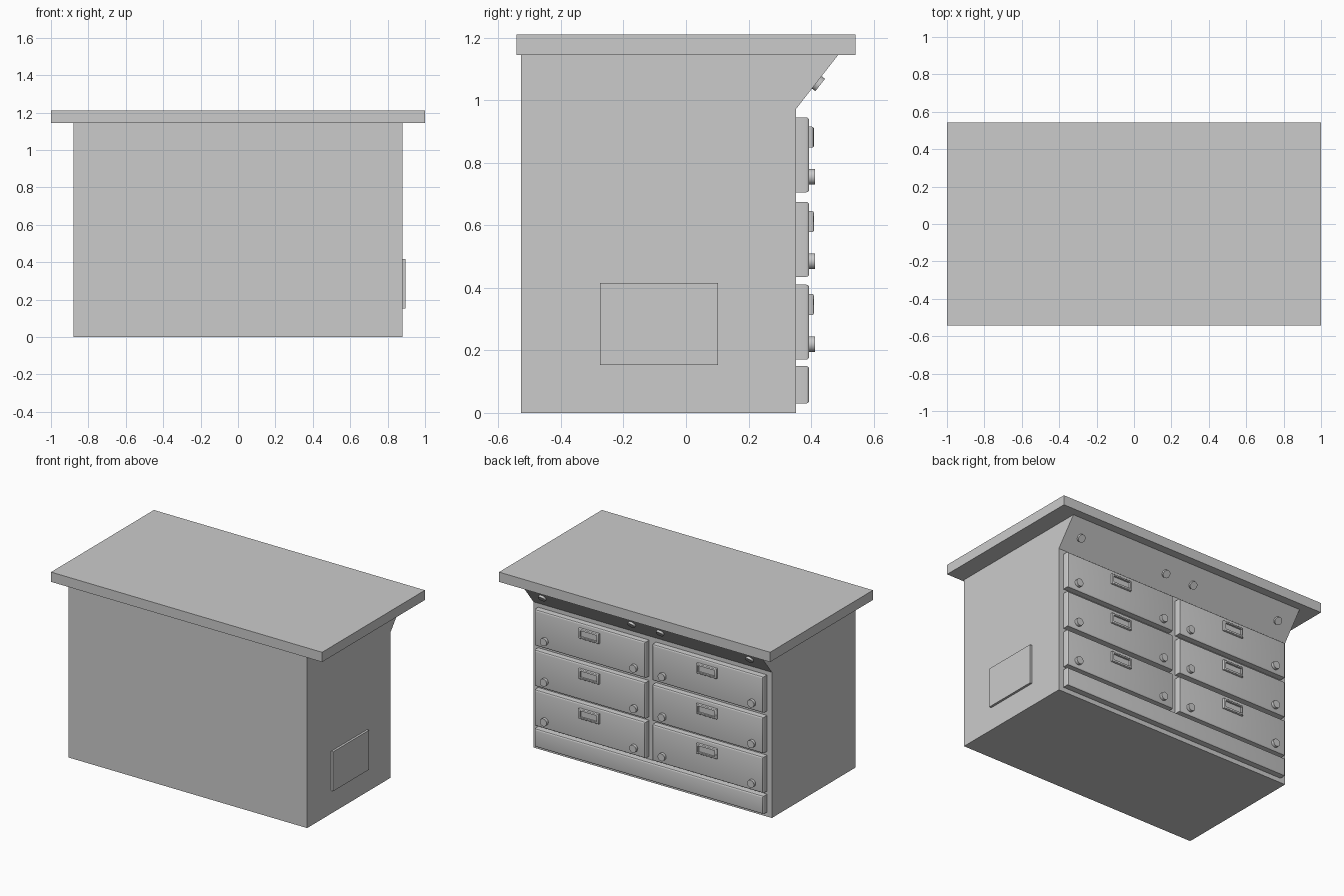
import bpy, bmesh
from math import pi, atan2
from mathutils import Matrix, Vector

if "Cube" in bpy.data.objects:
    bpy.data.objects.remove(bpy.data.objects["Cube"])


def add_object(name, bm, smooth=False):
    bmesh.ops.recalc_face_normals(bm, faces=bm.faces)
    mesh = bpy.data.meshes.new(name)
    bm.to_mesh(mesh)
    bm.free()
    ob = bpy.data.objects.new(name, mesh)
    bpy.context.collection.objects.link(ob)
    if smooth:
        bpy.ops.object.select_all(action='DESELECT')
        ob.select_set(True)
        bpy.context.view_layer.objects.active = ob
        bpy.ops.object.shade_smooth_by_angle(angle=pi / 6)
    return ob


def back_face(bm):
    return max(bm.faces, key=lambda f: f.calc_center_median().y)


def box(name, lo, hi, bevel=0, inset=0, depth=0):
    lo, hi = Vector(lo), Vector(hi)
    bm = bmesh.new()
    bmesh.ops.create_cube(bm, size=1, matrix=Matrix.Translation((lo + hi) / 2)
                          @ Matrix.Diagonal((*(hi - lo), 1)))
    if bevel:  # round only the edges of the +y face
        bmesh.ops.bevel(bm, geom=list(back_face(bm).edges), offset=bevel,
                        segments=3, profile=0.5, affect='EDGES')
    if inset:  # sunken window in the +y face
        bm.normal_update()
        face = back_face(bm)
        bmesh.ops.inset_individual(bm, faces=[face], thickness=inset)
        inner = bmesh.ops.extrude_discrete_faces(bm, faces=[face])['faces'][0]
        bmesh.ops.translate(bm, verts=inner.verts, vec=(0, -depth, 0))
    return add_object(name, bm, smooth=bool(bevel))


def disc(name, center, direction, radius, length):
    rot = Vector((0, 0, 1)).rotation_difference(Vector(direction)).to_matrix().to_4x4()
    bm = bmesh.new()
    bmesh.ops.create_cone(bm, cap_ends=True, segments=24, radius1=radius,
                          radius2=radius, depth=length,
                          matrix=Matrix.Translation(center) @ rot)
    return add_object(name, bm, smooth=True)


# Counter top
box("counter_top", (-1, -0.542, 1.145), (1, 0.542, 1.21))

# Cabinet body: side profile with sloped upper back, extruded across x
profile = [(-0.528, 0), (0.352, 0), (0.352, 0.972), (0.487, 1.145), (-0.528, 1.145)]
bm = bmesh.new()
side = bm.faces.new([bm.verts.new((-0.88, y, z)) for y, z in profile])
ext = bmesh.ops.extrude_face_region(bm, geom=[side])['geom']
bmesh.ops.translate(bm, vec=(1.76, 0, 0),
                    verts=[v for v in ext if isinstance(v, bmesh.types.BMVert)])
bm.faces.ensure_lookup_table()
if not any(abs(f.calc_center_median().x + 0.88) < 1e-4 for f in bm.faces):
    bm.faces.new([v for v in bm.verts if v.co.x < 0])
add_object("cabinet_body", bm)

# Access panel on the right side
box("side_panel", (0.87, -0.275, 0.153), (0.895, 0.102, 0.416))

# Plinth strip under the drawers
box("plinth_strip", (-0.845, 0.345, 0.03), (0.845, 0.394, 0.15), bevel=0.01)

slope_normal = Vector((0, 0.173, -0.135)).normalized()
for s, label in ((-1, "left"), (1, "right")):
    cx = s * 0.435
    for row, z in enumerate((0.17, 0.435, 0.705), 1):
        tag = f"{label}_{row}"
        # Drawer front
        box(f"drawer_{tag}", (cx - 0.41, 0.345, z), (cx + 0.41, 0.394, z + 0.24), bevel=0.01)
        # Card holder frame
        box(f"card_holder_{tag}", (cx - 0.075, 0.39, z + 0.143), (cx + 0.075, 0.409, z + 0.21),
            bevel=0.006, inset=0.009, depth=0.012)
        # Round knobs
        for k in (-1, 1):
            disc(f"knob_{tag}_{'a' if k < 0 else 'b'}", (cx + k * 0.33, 0.401, z + 0.05),
                 (0, 1, 0), 0.025, 0.024)
    # Buttons on the sloped panel
    for k in (-1, 1):
        center = Vector((cx + k * 0.33, 0.418, 1.057)) + slope_normal * 0.004
        disc(f"slope_button_{label}_{'a' if k < 0 else 'b'}", center, slope_normal, 0.025, 0.02)
